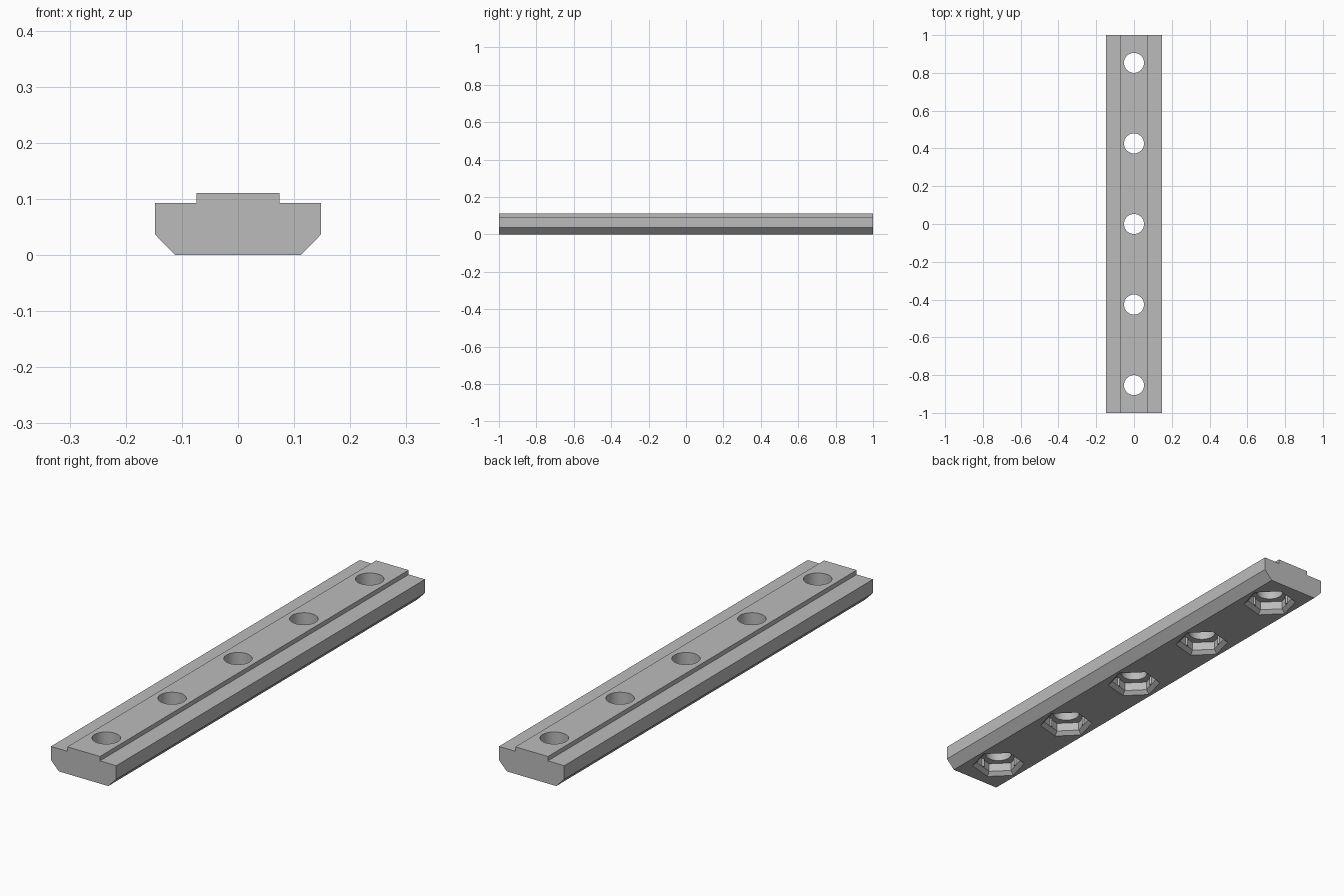
import bpy, bmesh, math

if "Cube" in bpy.data.objects:
    bpy.data.objects.remove(bpy.data.objects["Cube"])

grey = bpy.data.materials.new("grey")
grey.diffuse_color = (0.50, 0.50, 0.50, 1)
grey.use_nodes = True
grey.node_tree.nodes["Principled BSDF"].inputs["Base Color"].default_value = grey.diffuse_color

HOLE_Y = [-0.853, -0.4265, 0, 0.4265, 0.853]
TURN = math.radians(15)          # rotation of the hex pockets
DEPTH, R_IN, R_OUT = 0.05, 0.088, 0.105


def loft(name, rings):
    """Closed solid through matching rings of points."""
    bm = bmesh.new()
    loops = [[bm.verts.new(p) for p in ring] for ring in rings]
    n = len(loops[0])
    for a, b in zip(loops, loops[1:]):
        for i in range(n):
            j = (i + 1) % n
            bm.faces.new((a[i], a[j], b[j], b[i]))
    bm.faces.new(loops[0][::-1])
    bm.faces.new(loops[-1])
    bmesh.ops.recalc_face_normals(bm, faces=bm.faces)
    mesh = bpy.data.meshes.new(name)
    bm.to_mesh(mesh)
    bm.free()
    mesh.materials.append(grey)
    obj = bpy.data.objects.new(name, mesh)
    bpy.context.collection.objects.link(obj)
    return obj


def ring(n, r, y, z, turn=0.0, x=0.0):
    return [(x + r * math.cos(turn + math.tau * i / n),
             y + r * math.sin(turn + math.tau * i / n), z) for i in range(n)]


def cut(target, cutter):
    mod = target.modifiers.new("cut", 'BOOLEAN')
    mod.operation, mod.solver, mod.object = 'DIFFERENCE', 'EXACT', cutter
    bpy.context.view_layer.objects.active = target
    bpy.ops.object.modifier_apply(modifier=mod.name)
    bpy.data.objects.remove(cutter)


# Rail bar: stepped top, bevelled lower edges
half = [(0.112, 0), (0.148, 0.037), (0.148, 0.093), (0.074, 0.093), (0.074, 0.111)]
profile = half + [(-x, z) for x, z in reversed(half)]
rail = loft("rail_bar", [[(x, y, z) for x, z in profile] for y in (-1, 1)])

for y in HOLE_Y:
    # Hex nut pocket with a flared mouth
    slope = (R_OUT - R_IN) / 0.015
    cut(rail, loft("pocket_cutter", [
        ring(6, R_OUT + slope * 0.01, y, -0.01, TURN),
        ring(6, R_IN, y, 0.015, TURN),
        ring(6, R_IN, y, DEPTH, TURN)]))
    # Bolt hole
    cut(rail, loft("hole_cutter", [ring(48, 0.053, y, z) for z in (0.03, 0.2)]))

# Small grip ribs on alternate pocket walls
apothem = R_IN * math.cos(math.pi / 6)
for y in HOLE_Y:
    for k in range(3):
        a = TURN + math.radians(30 + 120 * k)
        cx, cy = apothem * math.cos(a), y + apothem * math.sin(a)
        loft("grip_rib", [ring(12, 0.006, cy, z, 0, cx) for z in (0.015, DEPTH + 0.001)])

# Smooth the round walls, keep corners sharp
bpy.ops.object.select_all(action='DESELECT')
for obj in bpy.context.collection.objects:
    obj.select_set(True)
bpy.context.view_layer.objects.active = rail
bpy.ops.object.shade_smooth_by_angle(angle=math.radians(31))
